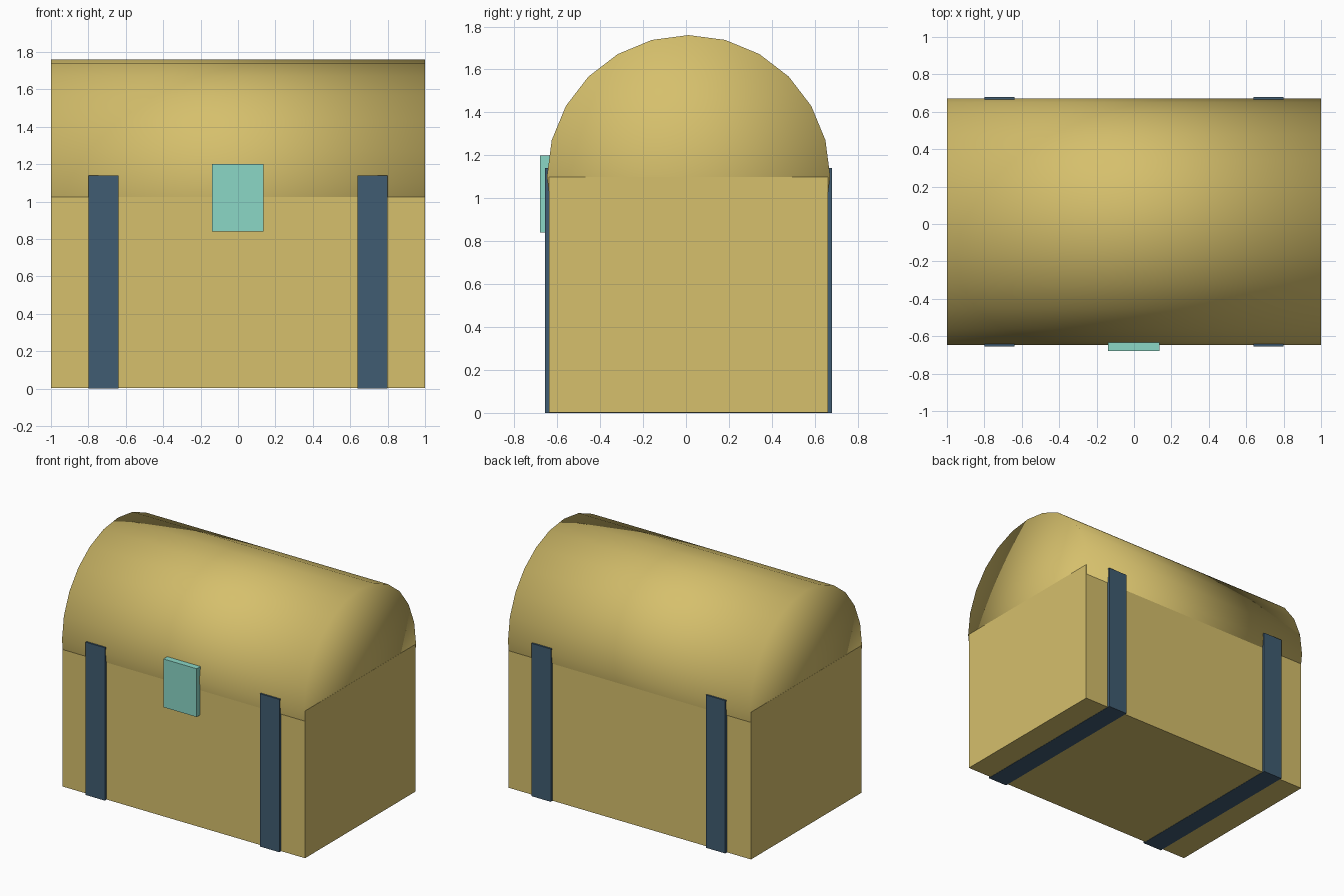
import bpy
from math import radians

cube = bpy.data.objects.get("Cube")
if cube:
    bpy.data.objects.remove(cube, do_unlink=True)


def material(name, rgb):
    mat = bpy.data.materials.new(name)
    mat.use_nodes = True
    mat.diffuse_color = (*rgb, 1)
    mat.node_tree.nodes["Principled BSDF"].inputs["Base Color"].default_value = (*rgb, 1)
    return mat


def box(name, low, high, mat):
    """Axis-aligned box between two opposite corners."""
    centre = [(a + b) / 2 for a, b in zip(low, high)]
    bpy.ops.mesh.primitive_cube_add(size=1, location=centre)
    obj = bpy.context.object
    obj.name = name
    obj.scale = [b - a for a, b in zip(low, high)]
    bpy.ops.object.transform_apply(location=False, rotation=False, scale=True)
    obj.data.materials.append(mat)
    return obj


gold = material("warm gold", (0.67, 0.525, 0.15))
navy = material("dark slate blue", (0.051, 0.107, 0.168))
teal = material("pale teal", (0.258, 0.68, 0.565))

MID_Y = 0.012      # chest centre, offset back to balance the lock
RIM_Z = 1.1        # top of the body, axis of the lid

# Chest body, raised a hair so the straps show underneath
box("chest_body", (-1, MID_Y - 0.65, 0.002), (1, MID_Y + 0.65, RIM_Z), gold)

# Rounded lid: a barrel whose lower half sits inside the body
bpy.ops.mesh.primitive_cylinder_add(
    vertices=24, radius=0.66, depth=1.998, end_fill_type='TRIFAN',
    location=(0, MID_Y, RIM_Z), rotation=(0, radians(90), 0))
lid = bpy.context.object
lid.name = "chest_lid"
lid.data.materials.append(gold)
bpy.ops.object.shade_smooth()

# Straps wrapping front, underside and back
for side, x in (("right", -0.72), ("left", 0.72)):
    box(side + "_strap", (x - 0.08, MID_Y - 0.668, 0),
        (x + 0.08, MID_Y + 0.668, 1.14), navy)

# Lock plate
box("lock_plate", (-0.14, -0.68, 0.84), (0.135, -0.6, 1.2), teal)
